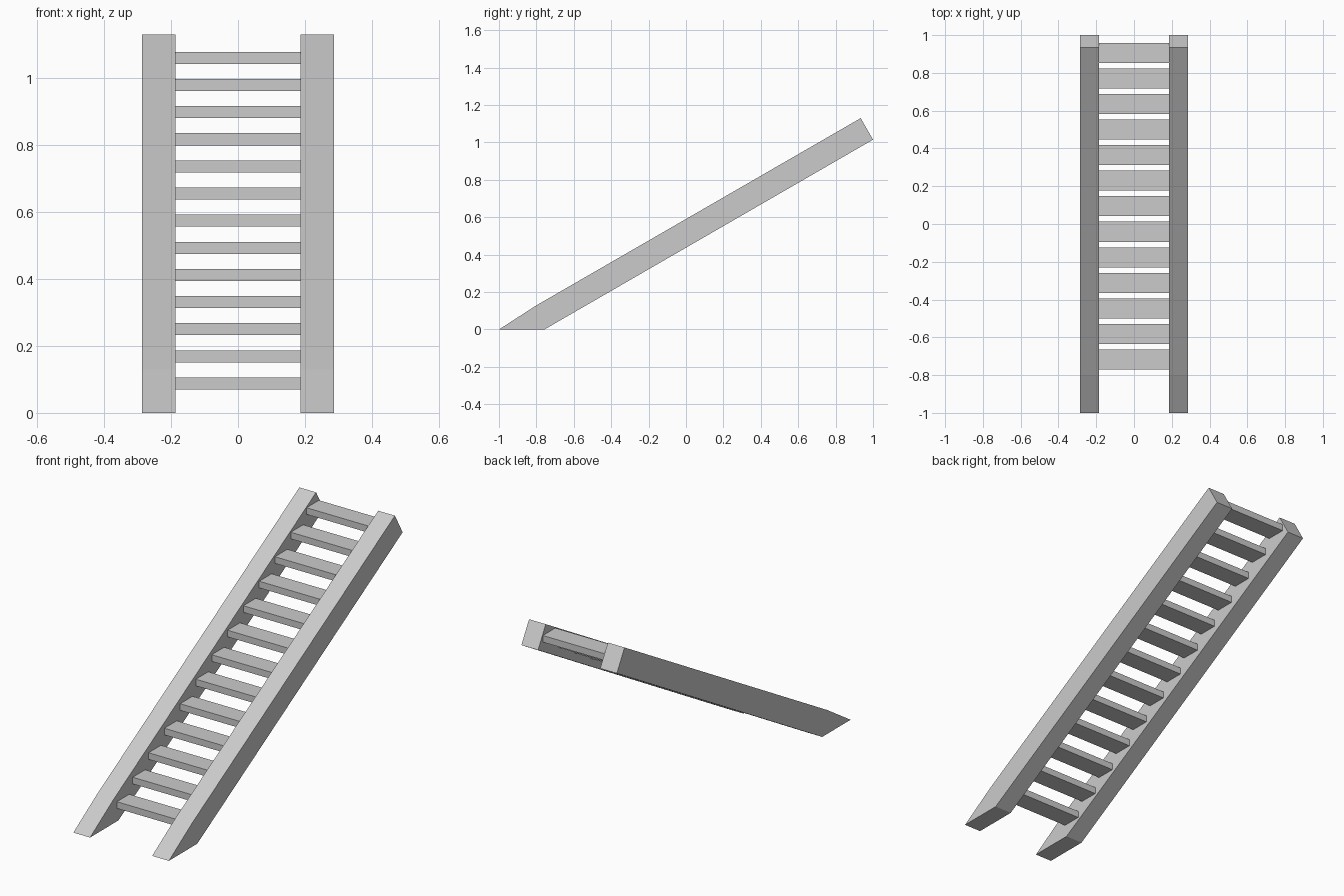
import bpy

if "Cube" in bpy.data.objects:
    bpy.data.objects.remove(bpy.data.objects["Cube"])

# Side outline (y, z) of a stringer: flat foot, 30 degree rise, square-cut top
PROFILE = [(-1.0, 0.0), (-0.757, 0.0), (1.0, 1.015), (0.934, 1.13), (-0.80, 0.129)]
INNER, OUTER = 0.186, 0.286
TREADS = 13


def prism(name, outline, x0, x1):
    """Extrude a (y, z) outline along x."""
    n = len(outline)
    verts = [(x, y, z) for x in (x0, x1) for y, z in outline]
    faces = [tuple(reversed(range(n))), tuple(range(n, 2 * n))]
    faces += [(i, (i + 1) % n, n + (i + 1) % n, n + i) for i in range(n)]
    mesh = bpy.data.meshes.new(name)
    mesh.from_pydata(verts, [], faces)
    obj = bpy.data.objects.new(name, mesh)
    bpy.context.collection.objects.link(obj)
    return obj


# Two sloping side stringers
prism("stringer_left", PROFILE, -OUTER, -INNER)
prism("stringer_right", PROFILE, INNER, OUTER)

# Level treads, slightly let into the stringers
for i in range(TREADS):
    y = -0.770 + i * 0.1352
    z = 0.070 + i * 0.081
    outline = [(y, z), (y + 0.106, z), (y + 0.106, z + 0.036), (y, z + 0.036)]
    prism(f"tread_{i + 1:02d}", outline, -INNER - 0.006, INNER + 0.006)
